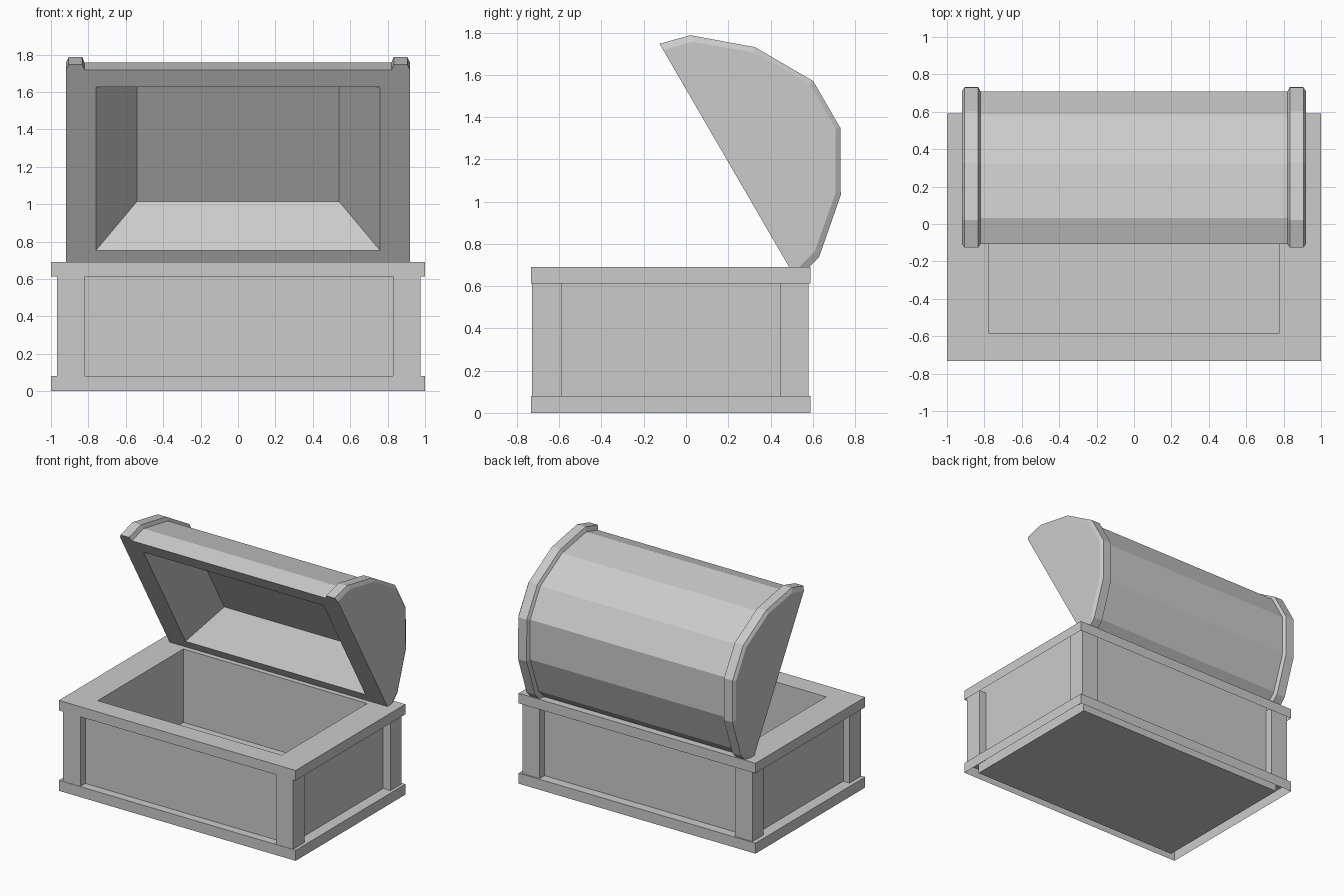
import bpy, bmesh, math
from mathutils import Vector

if "Cube" in bpy.data.objects:
    bpy.data.objects.remove(bpy.data.objects["Cube"])


def make_object(name, bm, fix_normals=True):
    bmesh.ops.remove_doubles(bm, verts=bm.verts, dist=1e-5)
    if fix_normals:
        bmesh.ops.recalc_face_normals(bm, faces=bm.faces)
    mesh = bpy.data.meshes.new(name)
    bm.to_mesh(mesh)
    bm.free()
    obj = bpy.data.objects.new(name, mesh)
    bpy.context.collection.objects.link(obj)
    return obj


def loft(bm, rings, cap_start=True, cap_end=True):
    """Join matching point rings with quads."""
    rows = [[bm.verts.new(p) for p in ring] for ring in rings]
    for a, b in zip(rows, rows[1:]):
        for i in range(len(a)):
            j = (i + 1) % len(a)
            bm.faces.new((b[i], b[j], a[j], a[i]))
    if cap_start:
        bm.faces.new(rows[0])
    if cap_end:
        bm.faces.new(rows[-1][::-1])
    return rows


def rect(hx, y0, y1, z):
    return [(-hx, y0, z), (hx, y0, z), (hx, y1, z), (-hx, y1, z)]


OUTER = (1.0, -0.733, 0.59)
OPENING = (0.777, -0.582, 0.45)
PANEL = (0.915, -0.67, 0.52)

# Tub: interior floor and walls, outer recessed panels, underside
bm = bmesh.new()
loft(bm, [rect(*OPENING, 0.13), rect(*OPENING, 0.69),
          rect(*PANEL, 0.69), rect(*PANEL, 0.0)])
make_object("chest_tub", bm)

# Top rim and base rim: L-shaped mouldings, open underneath
for name, z0, z1 in (("top_rim", 0.613, 0.69), ("base_rim", 0.0, 0.08)):
    bm = bmesh.new()
    loft(bm, [rect(*PANEL, z1), rect(*OUTER, z1), rect(*OUTER, z0)],
         cap_start=False, cap_end=False)
    make_object(name, bm, fix_normals=False)

# Four corner posts
for side, x0, x1 in (("left", -0.968, -0.82), ("right", 0.83, 0.976)):
    for end, y0, y1 in (("front", -0.73, -0.59), ("back", 0.445, 0.58)):
        bm = bmesh.new()
        loft(bm, [[(x0, y0, z), (x1, y0, z), (x1, y1, z), (x0, y1, z)]
                  for z in (0.075, 0.64)])
        make_object(f"{end}_{side}_post", bm)

# Open lid frame: u runs down the flat side, n points out of the dome
U = Vector((0, 0.502, -0.865))
N = Vector((0, 0.865, 0.502))
CENTRE = Vector((0, -0.125, 1.747)) + U * 0.645
HALF = [(0.645, 0), (0.607, 0.146), (0.405, 0.382), (0.128, 0.54)]
DOME = [(-u, n) for u, n in HALF] + HALF[::-1]
INSET = (0.947, 0.96)


def lid_point(x, u, n):
    return CENTRE + U * u + N * n + Vector((x, 0, 0))


def dome_ring(x, scale):
    return [lid_point(x, u * scale[0], n * scale[1]) for u, n in DOME]


def lid_rect(hx, hu, n):
    return [lid_point(x, u, n) for x, u in
            ((-hx, -hu), (hx, -hu), (hx, hu), (-hx, hu))]


# Lid barrel with a tapered cavity in its flat side
bm = bmesh.new()
a, b = loft(bm, [dome_ring(-0.83, INSET), dome_ring(0.83, INSET)])
under = [f for f in bm.faces if set(f.verts) == {a[0], a[-1], b[0], b[-1]}]
bmesh.ops.delete(bm, geom=under, context='FACES_ONLY')
loft(bm, [lid_rect(0.83, 0.645 * INSET[0], 0), lid_rect(0.76, 0.505, 0),
          lid_rect(0.54, 0.355, 0.265)], cap_start=False)
make_object("lid_barrel", bm)

# Raised, chamfered bands at both lid ends
for side, sx in (("left", -1), ("right", 1)):
    bm = bmesh.new()
    loft(bm, [dome_ring(sx * x, s) for x, s in
              ((0.82, INSET), (0.833, (1, 1)), (0.905, (1, 1)), (0.92, INSET))])
    make_object(f"lid_{side}_band", bm)
